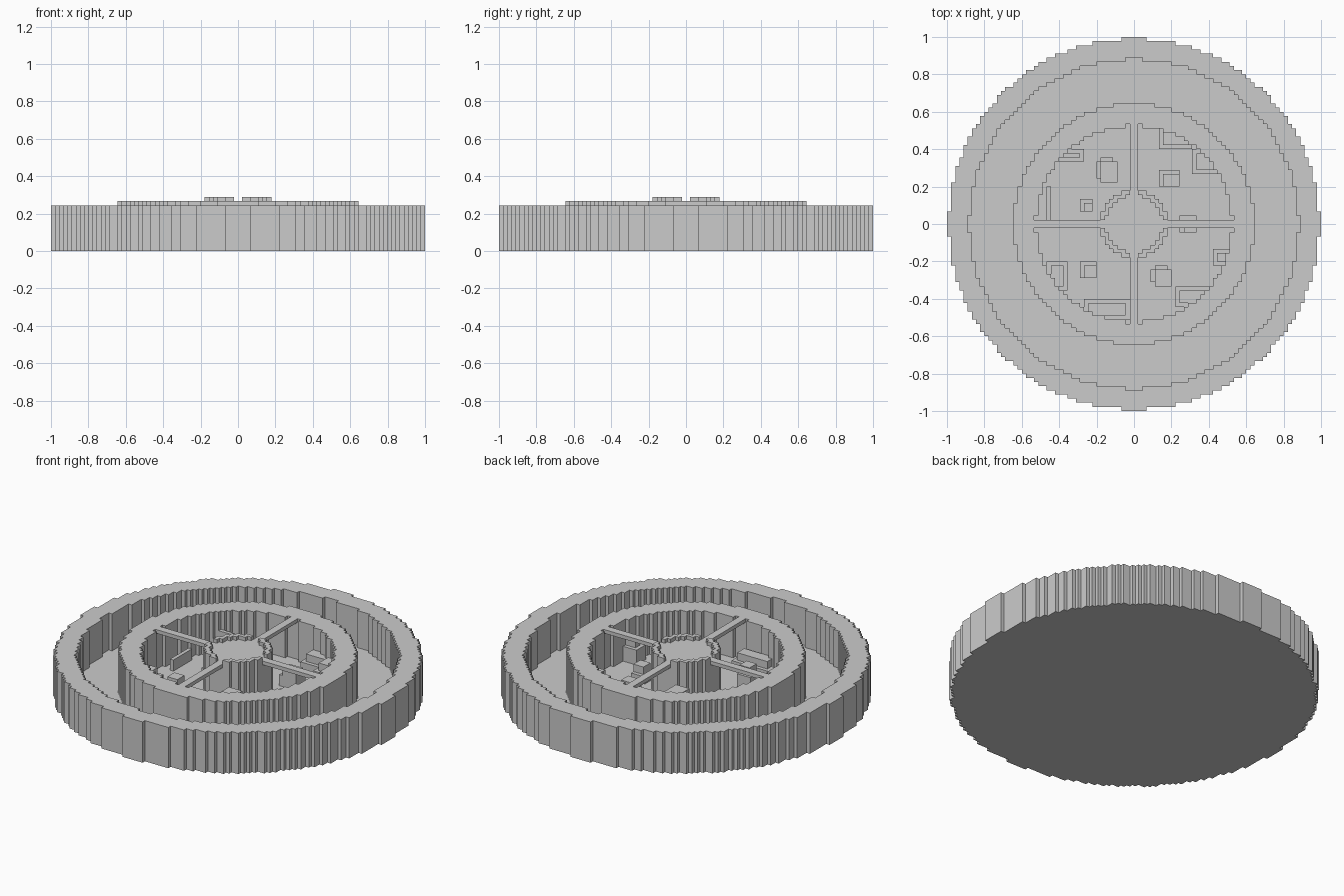
import bpy, bmesh

if "Cube" in bpy.data.objects:
    bpy.data.objects.remove(bpy.data.objects["Cube"])

V = 2 / 90                      # size of one block


def prism(name, test, z0, z1, span=45):
    """Blocky extrusion of every grid cell whose centre passes test."""
    cells = {(i, j) for i in range(-span, span) for j in range(-span, span)
             if test(i + .5, j + .5)}
    bm = bmesh.new()

    def quad(*pts):
        bm.faces.new([bm.verts.new((x * V, y * V, z * V)) for x, y, z in pts])

    for i, j in cells:
        a, b, c, d = (i, j), (i + 1, j), (i + 1, j + 1), (i, j + 1)
        quad(*[(*p, z1) for p in (a, b, c, d)])
        quad(*[(*p, z0) for p in (d, c, b, a)])
        for n, p, q in (((i, j - 1), a, b), ((i + 1, j), b, c),
                        ((i, j + 1), c, d), ((i - 1, j), d, a)):
            if n not in cells:
                quad((*p, z0), (*q, z0), (*q, z1), (*p, z1))
    bmesh.ops.remove_doubles(bm, verts=bm.verts, dist=1e-5)
    me = bpy.data.meshes.new(name)
    bm.to_mesh(me)
    bm.free()
    ob = bpy.data.objects.new(name, me)
    bpy.context.collection.objects.link(ob)
    return ob


def ring(r0, r1):
    return lambda x, y: r0 * r0 <= x * x + y * y < r1 * r1


OUT, MOAT, RIM, WELL, HUB, CORE = 44.6, 39.53, 28.93, 23.58, 8.2, 6.9

# Concentric walls and floors
prism("outer_wall", ring(MOAT, OUT), 0, 11)
prism("moat_floor", ring(RIM, MOAT), 0, 1)
prism("inner_wall", ring(WELL, RIM), 0, 12)
prism("well_floor", ring(HUB, WELL), 0, 1)
prism("hub", ring(0, HUB), 0, 12)

# Raised hub edge, split by the spokes
edge = ring(CORE, HUB)
prism("hub_crown", lambda x, y: edge(x, y) and min(abs(x), abs(y)) > 1, 12, 13)

# Thin cross of spokes
well = ring(HUB, WELL)
prism("spokes", lambda x, y: well(x, y) and min(abs(x), abs(y)) < 1, 11, 12)


# Loose blocks: x0, x1, y0, y1, height (corners trimmed)
def blob(x0, x1, y0, y1):
    cx, cy, a, b = (x0 + x1) / 2, (y0 + y1) / 2, (x1 - x0) / 2, (y1 - y0) / 2
    return lambda x, y: ((x - cx) / a) ** 2 + ((y - cy) / b) ** 2 < 1.25


for k, (x0, x1, y0, y1, h) in enumerate([
        (-9, -4, 10, 16, 8), (-13, -10, 3, 6, 5), (6, 11, 9, 13, 6),
        (11, 15, -2, 2, 5), (4, 9, -15, -10, 8), (-13, -9, -13, -9, 7)]):
    prism(f"block_{k}", blob(x0, x1, y0, y1), 1, h - 2)
    prism(f"block_top_{k}", blob(x0 + 1, x1, y0, y1 - 1), h - 2, h)

# Blocks heaped against the inner wall
for k, (x0, x1, y0, y1, h) in enumerate([
        (6, 14, 18, 23, 6), (14, 20, 12, 18, 8), (-18, -12, 15, 18, 7),
        (-21, -20, 1, 9, 6), (19, 23, -10, -6, 7), (10, 19, -20, -15, 5),
        (-21, -16, -16, -9, 7), (-12, -1, -23, -18, 5)]):
    def inside(x, y, m=0):
        return well(x, y) and x0 + m < x < x1 - m and y0 + m < y < y1 - m
    prism(f"heap_{k}", inside, 1, h - 2)
    prism(f"heap_top_{k}", lambda x, y: inside(x, y, 1), h - 2, h)

# Drop empty parts
for ob in list(bpy.data.objects):
    if not ob.data.polygons:
        bpy.data.objects.remove(ob)
